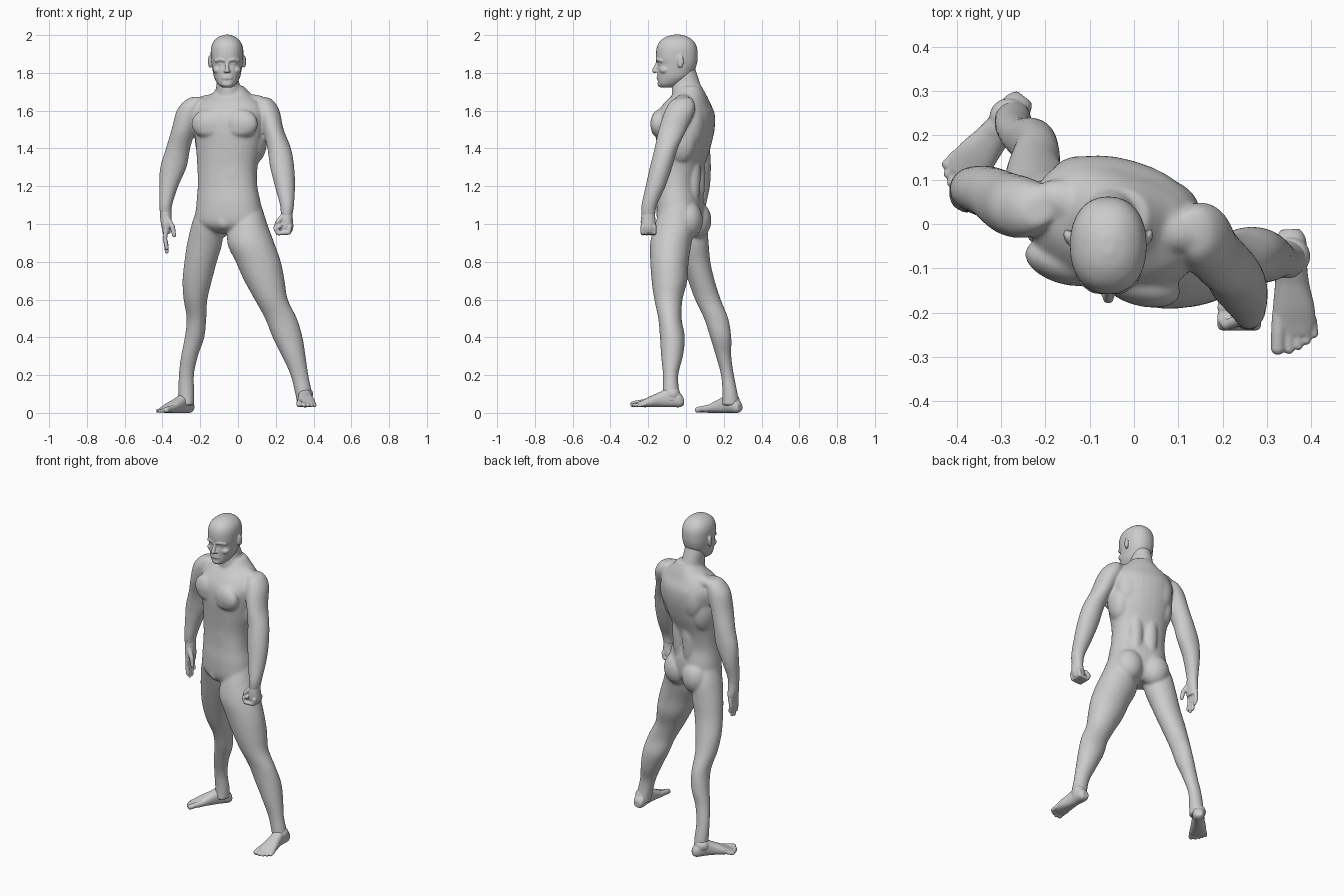
import bpy, bmesh, math
from mathutils import Vector, Matrix

skin = bpy.data.materials.new("grey_skin")
skin.diffuse_color = (0.6, 0.6, 0.6, 1)

YAW = math.radians(-16)                       # twist of the trunk
U = Vector((math.cos(YAW), math.sin(YAW), 0))   # across the trunk
F = Vector((math.sin(YAW), -math.cos(YAW), 0))  # towards the chest


def loft(bm, rows, mat=Matrix(), power=1.0, steps=5, n=32):
    """Rows of (height, x0, x1, y0, y1), splined and skinned with ellipses."""
    pts = [rows[0]] + list(rows) + [rows[-1]]
    fine = []
    for i in range(1, len(pts) - 2):
        for k in range(steps):
            t = k / steps
            fine.append([0.5 * (2 * b + (c - a) * t + (2 * a - 5 * b + 4 * c - d) * t * t
                                + (3 * b - a - 3 * c + d) * t ** 3)
                         for a, b, c, d in zip(*pts[i - 1:i + 3])])
    fine.append(rows[-1])
    rings = []
    for z, x0, x1, y0, y1 in fine:
        ring = []
        for j in range(n):
            c, s = math.cos(j * math.tau / n), math.sin(j * math.tau / n)
            c, s = (math.copysign(abs(v) ** power, v) for v in (c, s))
            p = Vector(((x0 + x1) / 2 + c * (x1 - x0) / 2, (y0 + y1) / 2 + s * (y1 - y0) / 2, z))
            ring.append(bm.verts.new(mat @ p))
        rings.append(ring)
    for a, b in zip(rings, rings[1:]):
        for j in range(n):
            bm.faces.new((a[j], a[(j + 1) % n], b[(j + 1) % n], b[j]))
    bm.faces.new(rings[0][::-1])
    bm.faces.new(rings[-1])


def blob(bm, loc, radii, yaw=0.0):
    m = Matrix.Translation(loc) @ Matrix.Rotation(yaw, 4, 'Z') @ Matrix.Diagonal((*radii, 1))
    bmesh.ops.create_uvsphere(bm, u_segments=24, v_segments=16, radius=1, matrix=m)


def tube(bm, pts, r0, r1=None):
    """Round-ended tube through points, used for digits and facial ridges."""
    r1 = r1 or r0
    pts = [Vector(p) for p in pts]
    for i, (a, b) in enumerate(zip(pts, pts[1:])):
        ra = r0 + (r1 - r0) * i / (len(pts) - 1)
        rb = r0 + (r1 - r0) * (i + 1) / (len(pts) - 1)
        rot = (b - a).to_track_quat('Z', 'Y').to_matrix().to_4x4()
        bmesh.ops.create_cone(bm, cap_ends=True, segments=16, radius1=ra, radius2=rb,
                              depth=(b - a).length, matrix=Matrix.Translation((a + b) / 2) @ rot)
        blob(bm, a, (ra,) * 3)
        blob(bm, b, (rb,) * 3)


def finish(bm, name, voxel, smooth):
    """Fuse the overlapping masses into one smooth skin."""
    bmesh.ops.recalc_face_normals(bm, faces=bm.faces[:])
    me = bpy.data.meshes.new(name)
    bm.to_mesh(me)
    bm.free()
    me.materials.append(skin)
    ob = bpy.data.objects.new(name, me)
    bpy.context.collection.objects.link(ob)
    rm = ob.modifiers.new("fuse", 'REMESH')
    rm.mode = 'VOXEL'
    rm.voxel_size = voxel
    rm.use_smooth_shade = True
    sm = ob.modifiers.new("soften", 'SMOOTH')
    sm.factor = 0.5
    sm.iterations = smooth


# --- body: trunk, neck, arms and legs
body = bmesh.new()
trunk = [(0.95, .0, -.03, .07, .06), (1.0, 0, -.03, .175, .11), (1.1, 0, -.03, .174, .118),
         (1.2, -.005, -.035, .16, .106), (1.3, -.008, -.027, .161, .114), (1.4, -.003, -.013, .176, .135),
         (1.5, 0, -.005, .19, .15), (1.58, 0, 0, .197, .146), (1.64, 0, .007, .17, .115),
         (1.685, 0, .02, .11, .085), (1.73, 0, .02, .066, .062)]
loft(body, [(z, cx - w, cx + w, cy + .015 - d, cy + .015 + d) for z, cx, cy, w, d in trunk],
     Matrix.Translation((-.045, -.015, 0)) @ Matrix.Rotation(YAW, 4, 'Z'), power=0.9)
loft(body, [(1.62, -.13, .04, -.065, .115), (1.68, -.12, .025, -.075, .1), (1.73, -.115, .01, -.075, .08),
            (1.79, -.116, 0, -.065, .06), (1.85, -.11, -.005, -.05, .04)])

core = Vector((-.045, -.02, 0))
for s in (-1, 1):
    for off, fwd, z, radii in ((.088, .094, 1.53, (.094, .05, .078)),     # chest
                               (.082, .105, 1.50, (.075, .036, .042)),    # chest lower edge
                               (.04, .082, 1.27, (.045, .036, .19)),      # stomach
                               (.09, -.085, 1.53, (.085, .066, .13)),     # shoulder blade
                               (.13, -.03, 1.45, (.065, .085, .13)),      # flank
                               (.045, -.068, 1.27, (.046, .045, .22)),    # lower back
                               (.082, -.056, 1.02, (.085, .078, .1)),     # buttock
                               (.1, -.04, 1.645, (.1, .05, .042))):       # neck slope
        blob(body, core + U * s * off + F * fwd + Vector((0, 0, z)), radii, YAW)
blob(body, (-.07, -.085, 1.01), (.05, .06, .05), YAW)                     # pelvis

# arms
loft(body, [(1.672, .1, .15, -.03, .02), (1.655, .095, .185, -.075, .04), (1.6, .095, .22, -.112, .047),
            (1.5, .13, .242, -.145, .003), (1.4, .155, .281, -.167, -.043), (1.3, .17, .298, -.192, -.073),
            (1.2, .195, .302, -.214, -.108), (1.1, .222, .297, -.236, -.153), (1.04, .226, .288, -.237, -.163)])
loft(body, [(1.672, -.25, -.18, 0, .06), (1.65, -.285, -.18, -.02, .09), (1.6, -.325, -.185, -.032, .107),
            (1.5, -.352, -.223, -.022, .117), (1.4, -.382, -.253, .008, .127), (1.3, -.412, -.272, .023, .132),
            (1.2, -.417, -.316, .028, .127), (1.1, -.417, -.348, .028, .107), (1.04, -.412, -.353, .038, .102)])
# legs
loft(body, [(1.14, .02, .11, -.09, .02), (1.07, -.02, .133, -.135, .045), (1.0, -.045, .155, -.165, .052),
            (.9, -.057, .192, -.19, .03), (.8, -.012, .227, -.189, .014), (.7, .033, .247, -.182, .007),
            (.6, .088, .264, -.168, -.018), (.5, .143, .312, -.147, -.023), (.4, .183, .342, -.138, -.006),
            (.3, .233, .358, -.132, -.016), (.2, .278, .373, -.122, -.041), (.1, .303, .393, -.124, -.033),
            (.06, .31, .394, -.125, -.018)])
loft(body, [(1.14, -.2, -.1, -.05, .05), (1.07, -.222, -.085, -.075, .085), (1.0, -.245, -.08, -.08, .11),
            (.9, -.269, -.083, -.052, .12), (.8, -.284, -.112, -.022, .129), (.7, -.294, -.138, .011, .152),
            (.6, -.288, -.162, .048, .184), (.5, -.272, -.168, .095, .224), (.4, -.282, -.178, .128, .24),
            (.3, -.302, -.212, .158, .24), (.2, -.314, -.233, .185, .254), (.1, -.315, -.231, .193, .274),
            (.04, -.312, -.233, .19, .283)])
finish(body, "body", .006, 18)

# --- head
head = bmesh.new()
CX = -.058
skull = [(1.722, .025, -.133, -.07), (1.74, .048, -.147, -.03), (1.775, .068, -.15, .02),
         (1.815, .077, -.152, .046), (1.845, .082, -.149, .057), (1.88, .086, -.158, .062),
         (1.93, .085, -.156, .059), (1.965, .072, -.14, .043), (1.99, .045, -.107, .012), (2.002, .014, -.068, -.025)]
loft(head, [(z, CX - w, CX + w, a, b) for z, w, a, b in skull], power=0.9)
tube(head, [(CX, -.15, 1.858), (CX, -.167, 1.812)], .008, .013)             # nose
blob(head, (CX, -.133, 1.742), (.03, .018, .018))                           # chin
for z, r in ((1.784, .0055), (1.772, .0065)):                               # lips
    tube(head, [(CX - .022, -.145, z), (CX, -.15, z), (CX + .022, -.145, z)], r)
for s in (-1, 1):
    tube(head, [(CX + s * .012, -.151, 1.866), (CX + s * .035, -.147, 1.871),
                (CX + s * .058, -.13, 1.864)], .009)                        # brow
    blob(head, (CX + s * .032, -.137, 1.848), (.013, .008, .006))           # eye
    blob(head, (CX + s * .044, -.112, 1.815), (.03, .028, .022))            # cheek
    blob(head, (CX + s * .011, -.154, 1.809), (.008, .01, .007))            # nostril
    blob(head, (CX + s * .09, -.03, 1.86), (.01, .019, .034), -s * .35)      # ear
finish(head, "head", .004, 5)

# --- closed hand
fist = bmesh.new()
loft(fist, [(1.07, .228, .288, -.232, -.165), (1.03, .228, .29, -.238, -.162),
            (.985, .22, .293, -.238, -.158), (.955, .225, .285, -.228, -.165)])
for i in range(4):
    y = -.228 + i * .02
    tube(fist, [(.275, y, .985), (.268, y, .955), (.212, y, .952), (.2, y, .975), (.222, y, .99)], .0125)
tube(fist, [(.24, -.215, 1.045), (.21, -.228, 1.01), (.198, -.215, .982)], .014, .011)
finish(fist, "closed_hand", .004, 4)

# --- open hand
hand = bmesh.new()
loft(hand, [(1.08, -.414, -.352, .035, .102), (1.03, -.412, -.352, .03, .105),
            (.99, -.406, -.354, .026, .11), (.95, -.398, -.358, .032, .106)])
for i, tip in enumerate((.865, .845, .85, .88)):
    y = .039 + i * .02
    tube(hand, [(-.382, y, .965), (-.386, y, .92), (-.377, y - .004, tip + .008)], .0125, .01)
tube(hand, [(-.375, .045, 1.03), (-.347, .03, .985), (-.338, .025, .94)], .016, .011)
finish(hand, "open_hand", .004, 4)


# --- feet
def foot(name, heel, direction, side, size):
    d = Vector((*direction, 0)).normalized()
    m = Vector((-d.y, d.x, 0)) * side            # towards the big toe
    mat = Matrix.Translation(heel) @ Matrix((m, (0, 0, 1), d)).transposed().to_4x4() @ Matrix.Scale(size, 4)
    bm = bmesh.new()
    loft(bm, [(0, -.022, .022, .01, .05), (.02, -.034, .034, 0, .075), (.05, -.037, .037, 0, .09),
              (.09, -.036, .037, 0, .1), (.13, -.04, .04, 0, .082), (.18, -.05, .046, 0, .06),
              (.22, -.05, .05, 0, .04), (.245, -.04, .045, .004, .028)], mat, power=0.85)
    for w, s, r in ((.036, .272, .0165), (.011, .276, .0115), (-.0095, .268, .011),
                    (-.028, .257, .0105), (-.045, .242, .0105)):
        tube(bm, [mat @ Vector((w * .9, r + .012, .2)), mat @ Vector((w, r + .006, s - .03)),
                  mat @ Vector((w * 1.04, r, s))], r * size)
    # ankle collar
    blob(bm, mat @ Vector((0, .07, .062)), (.043, .043, .04))
    finish(bm, name, .004, 4)


foot("front_foot", (.353, -.012, .03), (.03, -1), -1, .98)
foot("rear_foot", (-.247, .287, 0), (-.62, -.785), 1, .95)
